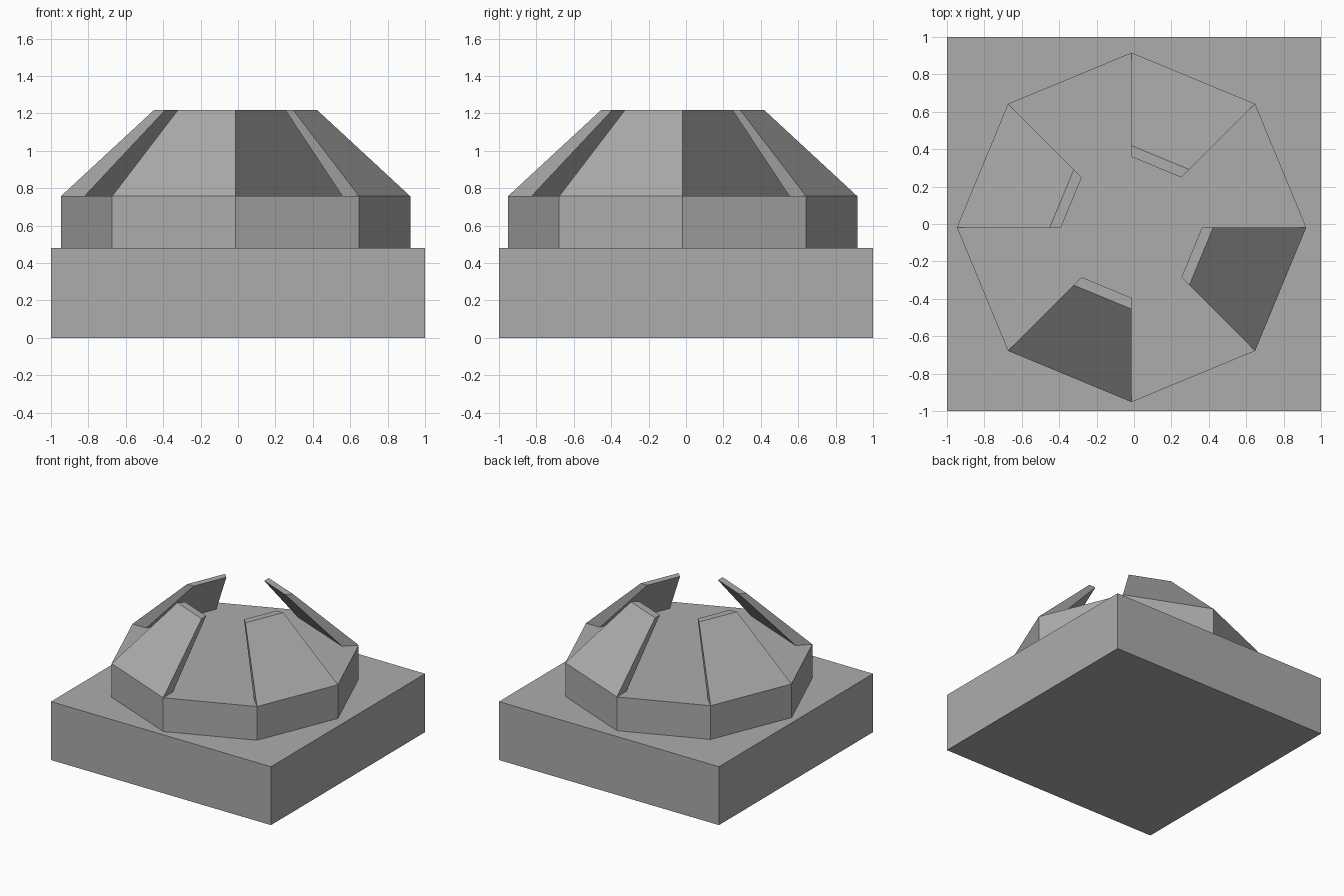
import bpy, bmesh, math
from mathutils import Vector

if "Cube" in bpy.data.objects:
    bpy.data.objects.remove(bpy.data.objects["Cube"], do_unlink=True)

CENTRE = Vector((-0.013, -0.018, 0))
BASE_TOP, DRUM_TOP, FLAP_TOP = 0.48, 0.757, 1.217

grey = bpy.data.materials.new("mid grey")
grey.use_nodes = True
colour = (0.415, 0.415, 0.415, 1)
grey.diffuse_color = colour
grey.node_tree.nodes["Principled BSDF"].inputs["Base Color"].default_value = colour


def ring_point(radius, degrees, z):
    a = math.radians(degrees)
    return CENTRE + Vector((radius * math.cos(a), radius * math.sin(a), z))


def loft(name, lower, upper):
    """Closed solid between two matching outlines."""
    bm = bmesh.new()
    low = [bm.verts.new(p) for p in lower]
    top = [bm.verts.new(p) for p in upper]
    bm.faces.new(low)
    bm.faces.new(top)
    n = len(low)
    for i in range(n):
        j = (i + 1) % n
        bm.faces.new((low[i], low[j], top[j], top[i]))
    bmesh.ops.recalc_face_normals(bm, faces=bm.faces)
    mesh = bpy.data.meshes.new(name)
    bm.to_mesh(mesh)
    bm.free()
    mesh.materials.append(grey)
    obj = bpy.data.objects.new(name, mesh)
    bpy.context.collection.objects.link(obj)


# Square base slab
corners = [(-1, -1), (1, -1), (1, 1), (-1, 1)]
loft("base_slab", [(x, y, 0) for x, y in corners],
     [(x, y, BASE_TOP) for x, y in corners])

# Eight-sided drum
angles = range(0, 360, 45)
loft("drum", [ring_point(0.934, a, BASE_TOP) for a in angles],
     [ring_point(0.934, a, DRUM_TOP) for a in angles])


# Four inward-leaning flaps on alternate sides of the drum
def flap_outline(outer, inner, start, z):
    return [ring_point(outer, start, z), ring_point(outer, start + 45, z),
            ring_point(inner, start + 45, z), ring_point(inner, start, z)]


for i, start in enumerate(range(45, 360, 90)):
    loft(f"flap_{i + 1}", flap_outline(0.934, 0.808, start, DRUM_TOP),
         flap_outline(0.437, 0.377, start, FLAP_TOP))
